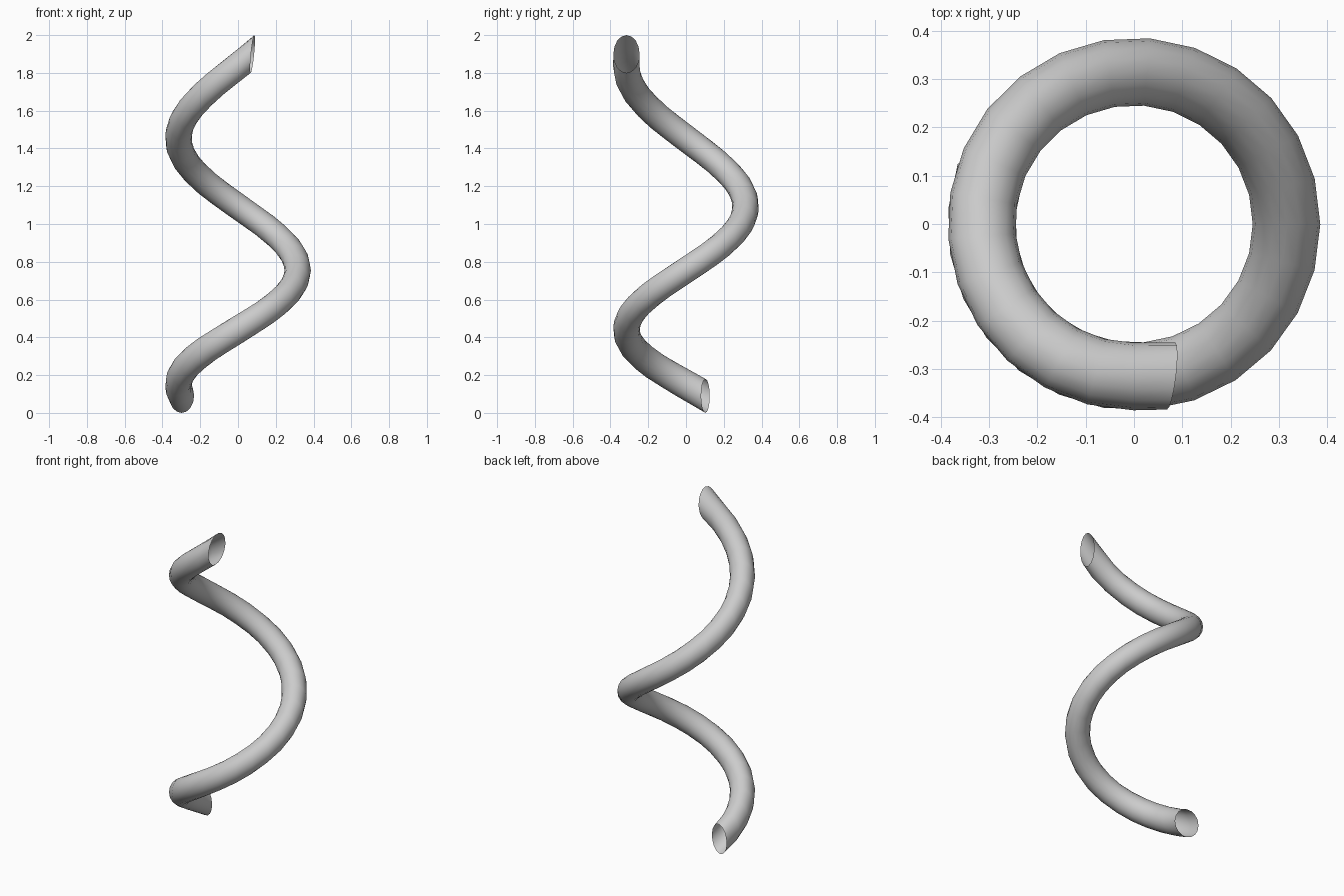
import bpy, bmesh, math
from mathutils import Vector

if "Cube" in bpy.data.objects:
    bpy.data.objects.remove(bpy.data.objects["Cube"])

R, TUBE = 0.316, 0.07      # coil radius, tube radius
SEGS, SIDES = 34, 16
START, SWEEP = 161, 483    # degrees

grey = bpy.data.materials.new("light_grey")
grey.diffuse_color = (0.6, 0.6, 0.6, 1)
grey.use_nodes = True
grey.node_tree.nodes["Principled BSDF"].inputs["Base Color"].default_value = grey.diffuse_color

# Open helical tube with upright cross-sections, climbing a little faster near the top
bm = bmesh.new()
rings = []
for i in range(SEGS + 1):
    t = SWEEP * i / SEGS
    a = math.radians(START + t)
    z = 0.09 + 0.00306 * t + 1.42e-6 * t * t
    radial = Vector((math.cos(a), math.sin(a), 0))
    centre = radial * R + Vector((0, 0, z))
    height = 0.09 - 0.008 * math.sin(math.pi * min(1, i / SEGS * 1.2))
    lean = Vector((0, 0, 0))
    if i == SEGS:          # slanted cut at the top end
        radial = Vector((-0.12, -0.99, 0))
        centre = Vector((0.077, -0.315, 1.9))
        height, lean = 0.1, Vector((0.01, 0, 0))
    ring = []
    for k in range(SIDES):
        b = 2 * math.pi * k / SIDES
        ring.append(bm.verts.new(centre + radial * (TUBE * math.cos(b))
                    + (Vector((0, 0, height)) + lean) * math.sin(b)))
    rings.append(ring)
for r0, r1 in zip(rings, rings[1:]):
    for k in range(SIDES):
        n = (k + 1) % SIDES
        bm.faces.new((r0[k], r1[k], r1[n], r0[n]))
bmesh.ops.recalc_face_normals(bm, faces=bm.faces)
for f in bm.faces:
    f.smooth = True
mesh = bpy.data.meshes.new("spiral_tube")
bm.to_mesh(mesh)
bm.free()
mesh.materials.append(grey)
bpy.context.collection.objects.link(bpy.data.objects.new("spiral_tube", mesh))
